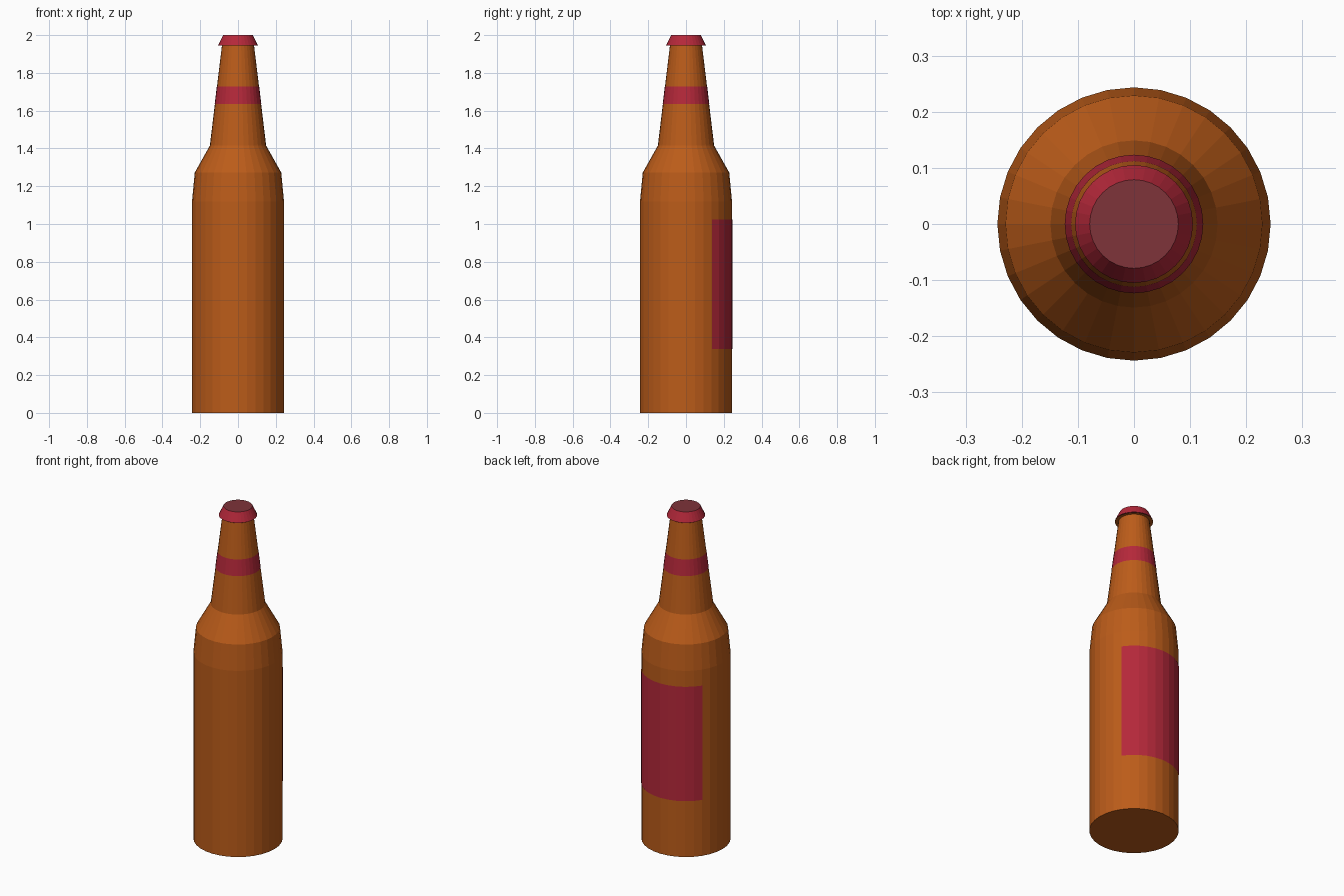
import bpy, bmesh
from math import cos, sin, tau

if "Cube" in bpy.data.objects:
    bpy.data.objects.remove(bpy.data.objects["Cube"])

SIDES = 32


def material(name, rgb):
    m = bpy.data.materials.new(name)
    m.diffuse_color = (*rgb, 1)
    m.use_nodes = True
    m.node_tree.nodes["Principled BSDF"].inputs["Base Color"].default_value = m.diffuse_color
    return m


amber = material("amber_glass", (0.50, 0.107, 0.010))
red = material("red_paper", (0.46, 0.021, 0.042))
dull_red = material("cap_top_red", (0.21, 0.033, 0.041))


def lathe(name, profile, mats, first=0, last=SIDES, cap_bottom=False, cap_top=None):
    """Sweep (radius, z) points about z, between two of the 32 side indices."""
    bm = bmesh.new()
    full = last - first == SIDES
    count = SIDES if full else last - first + 1
    rings = [[bm.verts.new((r * cos(tau * i / SIDES), r * sin(tau * i / SIDES), z))
              for i in range(first, first + count)] for r, z in profile]
    for lo, hi in zip(rings, rings[1:]):
        for i in range(count if full else count - 1):
            j = (i + 1) % count
            bm.faces.new((lo[i], lo[j], hi[j], hi[i]))
    if cap_bottom:
        bm.faces.new(rings[0][::-1])
    if cap_top is not None:
        bm.faces.new(rings[-1]).material_index = cap_top
    mesh = bpy.data.meshes.new(name)
    bm.to_mesh(mesh)
    bm.free()
    for m in mats:
        mesh.materials.append(m)
    obj = bpy.data.objects.new(name, mesh)
    bpy.context.collection.objects.link(obj)
    return obj


# Glass bottle, ending in a lip under the cap
lathe("bottle", [(0.2435, 0), (0.2435, 1.12), (0.229, 1.272), (0.149, 1.415),
                 (0.085, 1.945), (0.104, 1.945)], [amber], cap_bottom=True)

# Crown cap with a duller flat top
lathe("bottle_cap", [(0.105, 1.946), (0.079, 2.0)], [red, dull_red], cap_top=1)

# Paper band around the neck
lathe("neck_band", [(0.1235, 1.634), (0.112, 1.729)], [red])

# Curved label on the back (+y), ten facets wide
lathe("body_label", [(0.2455, 0.337), (0.2455, 1.025)], [red], first=3, last=13)
